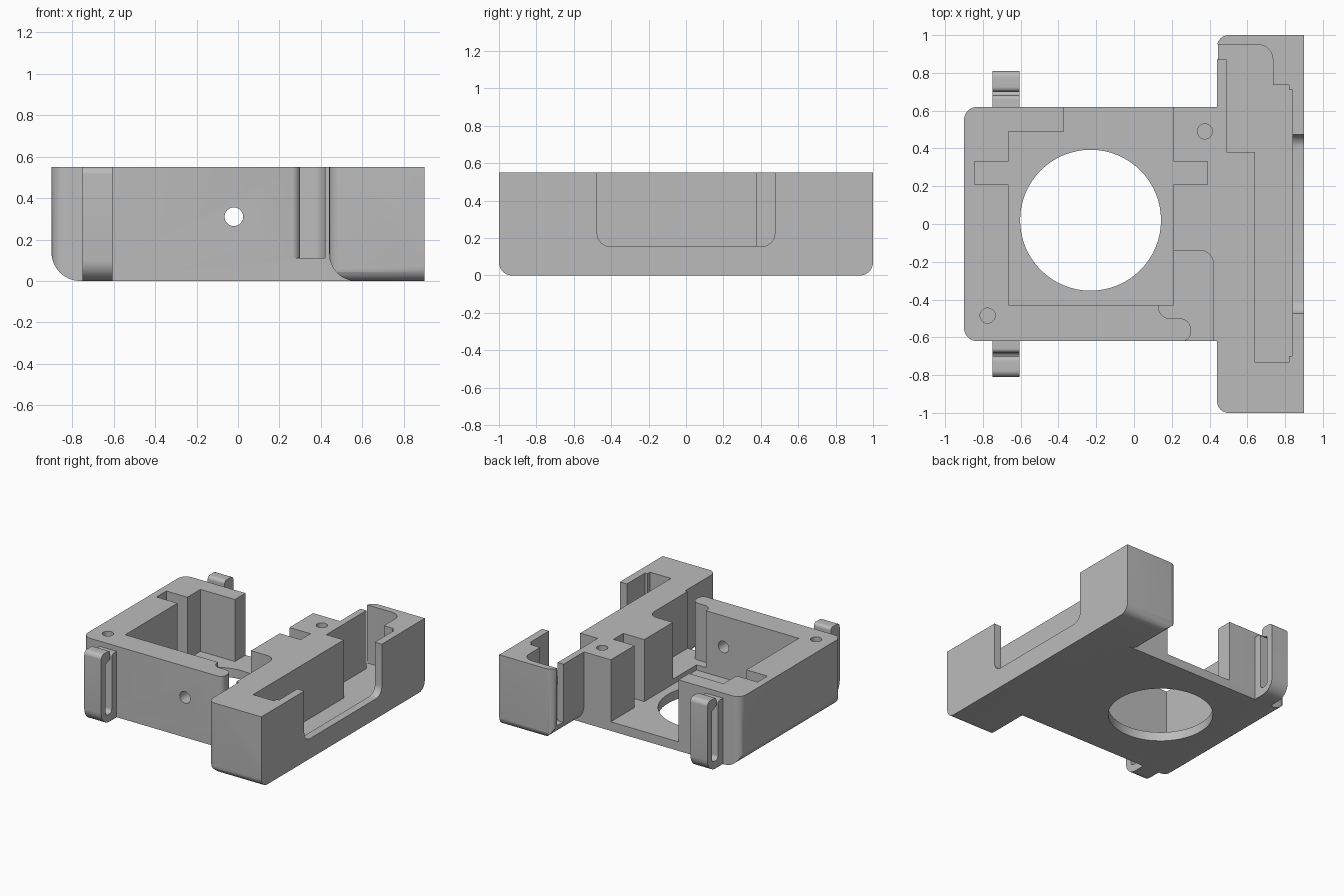
import bpy, bmesh, math
from mathutils import Vector

if "Cube" in bpy.data.objects:
    bpy.data.objects.remove(bpy.data.objects["Cube"])

grey = bpy.data.materials.new("plain_grey")
grey.use_nodes = True
grey.diffuse_color = (0.5, 0.5, 0.5, 1)
grey.node_tree.nodes["Principled BSDF"].inputs["Base Color"].default_value = (0.5, 0.5, 0.5, 1)


def fillet(points, steps=8):
    """Round the corners of a closed outline; a point is (a, b) or (a, b, radius)."""
    out = []
    for i, p in enumerate(points):
        c = Vector(p[:2])
        r = p[2] if len(p) > 2 else 0
        if r == 0:
            out.append(c)
            continue
        u = (Vector(points[i - 1][:2]) - c).normalized()
        v = (Vector(points[(i + 1) % len(points)][:2]) - c).normalized()
        half = u.angle(v) / 2
        start = c + u * (r / math.tan(half))
        centre = c + (u + v).normalized() * (r / math.sin(half))
        d = start - centre
        sweep = d.angle_signed(c + v * (r / math.tan(half)) - centre)
        for k in range(steps + 1):
            t = -sweep * k / steps
            out.append(centre + Vector((d.x * math.cos(t) - d.y * math.sin(t),
                                        d.x * math.sin(t) + d.y * math.cos(t))))
    return out


def prism(name, points, axis, lo, hi):
    """Extrude an outline along an axis between two positions."""
    place = {"x": lambda p, t: (t, p[0], p[1]),
             "y": lambda p, t: (p[0], t, p[1]),
             "z": lambda p, t: (p[0], p[1], t)}[axis]
    outline = fillet(points)
    bm = bmesh.new()
    a = [bm.verts.new(place(p, lo)) for p in outline]
    b = [bm.verts.new(place(p, hi)) for p in outline]
    bm.faces.new(a)
    bm.faces.new(b)
    for i in range(len(a)):
        j = (i + 1) % len(a)
        bm.faces.new((a[i], a[j], b[j], b[i]))
    bmesh.ops.recalc_face_normals(bm, faces=bm.faces)
    mesh = bpy.data.meshes.new(name)
    bm.to_mesh(mesh)
    bm.free()
    mesh.materials.append(grey)
    ob = bpy.data.objects.new(name, mesh)
    bpy.context.collection.objects.link(ob)
    return ob


def disc(x, y, r, n=64):
    return [(x + r * math.cos(math.tau * i / n), y + r * math.sin(math.tau * i / n))
            for i in range(n)]


def combine(target, tool, operation):
    """Apply a boolean and remove the tool."""
    mod = target.modifiers.new("cut", "BOOLEAN")
    mod.operation, mod.object, mod.solver = operation, tool, "EXACT"
    bpy.context.view_layer.objects.active = target
    bpy.ops.object.modifier_apply(modifier=mod.name)
    bpy.data.objects.remove(tool)


H, TOP = 0.55, 0.7

# Main tray block: rounded plan, with a large radius under the outer edge
housing = prism("housing", [(-0.9, -0.62, 0.07), (0.6, -0.62), (0.6, 0.62), (-0.9, 0.62, 0.07)],
                "z", 0, H)
combine(housing, prism("side_round", [(-0.9, 0, 0.14), (0.7, 0), (0.7, TOP), (-0.9, TOP)],
                       "y", -1.1, 1.1), "INTERSECT")

# Long crossbar with rounded inner corners, underside and ends
bar = prism("crossbar", [(0.44, -1, 0.06), (0.9, -1), (0.9, 1), (0.44, 1, 0.06)], "z", 0, H)
combine(bar, prism("bar_round", [(0.44, 0, 0.13), (1, 0), (1, TOP), (0.44, TOP)],
                   "y", -1.1, 1.1), "INTERSECT")
combine(bar, prism("end_round", [(-1, 0, 0.07), (1, 0, 0.07), (1, TOP), (-1, TOP)],
                   "x", 0.3, 1.1), "INTERSECT")
combine(housing, bar, "UNION")

# Main cavity with side slots, open at the back
cavity = [(-0.665, -0.43), (0.21, -0.43), (0.21, 0.21), (0.39, 0.21), (0.39, 0.33),
          (0.21, 0.33), (0.21, TOP), (-0.37, TOP), (-0.37, 0.49), (-0.665, 0.49),
          (-0.665, 0.33), (-0.845, 0.33), (-0.845, 0.21), (-0.665, 0.21)]
# Side pocket leading out through the front wall, past its rounded end
outlet = [(0.1, -0.4), (0.13, -0.43), (0.13, -0.5, 0.06), (0.3, -0.5, 0.055),
          (0.3, -0.621, 0.045), (0.25, -0.621), (0.25, -TOP), (0.42, -TOP),
          (0.42, -0.14, 0.07), (0.2, -0.14), (0.2, -0.4)]
# Crossbar pocket with a slit at its back end
channel = [(0.38, 0.87), (0.49, 0.87), (0.49, 0.38), (0.64, 0.38), (0.64, -0.73),
           (0.82, -0.73), (0.82, -0.7), (0.84, -0.7), (0.84, 0.71), (0.82, 0.71),
           (0.82, 0.735), (0.735, 0.735), (0.735, 0.95, 0.08), (0.38, 0.95)]
# Window in the outer wall of the crossbar
window = [(-0.475, 0.155, 0.07), (0.475, 0.155, 0.07), (0.475, TOP), (-0.475, TOP)]

cuts = [(cavity, "z", 0.07, TOP), (outlet, "z", 0.11, TOP), (channel, "z", 0.1, TOP),
        (window, "x", 0.8, 1),
        (disc(-0.23, 0.02, 0.373), "z", -0.1, 0.2),
        (disc(-0.02, 0.31, 0.045, 32), "y", -TOP, -0.4),
        (disc(0.375, 0.49, 0.04, 32), "z", 0.25, TOP),
        (disc(-0.775, -0.485, 0.04, 32), "z", 0.25, TOP)]
for outline, axis, lo, hi in cuts:
    combine(housing, prism("cutter", outline, axis, lo, hi), "DIFFERENCE")

# Spring clips on the front and back walls
clip = [(0.6, 0), (0.81, 0, 0.1), (0.81, H, 0.035), (0.7, H, 0.025), (0.7, 0.48, 0.015),
        (0.755, 0.46), (0.755, 0.06, 0.03), (0.68, 0.06, 0.03), (0.68, 0.51, 0.02), (0.6, 0.51)]
parts = [housing]
for name, side in (("back_clip", 1), ("front_clip", -1)):
    parts.append(prism(name, [(side * p[0], *p[1:]) for p in clip], "x", -0.75, -0.605))

# Smooth the rounded surfaces and keep the edges sharp
bpy.context.view_layer.update()
bpy.ops.object.select_all(action="DESELECT")
for ob in parts:
    ob.select_set(True)
bpy.context.view_layer.objects.active = housing
bpy.ops.object.shade_smooth_by_angle(angle=math.radians(30))
